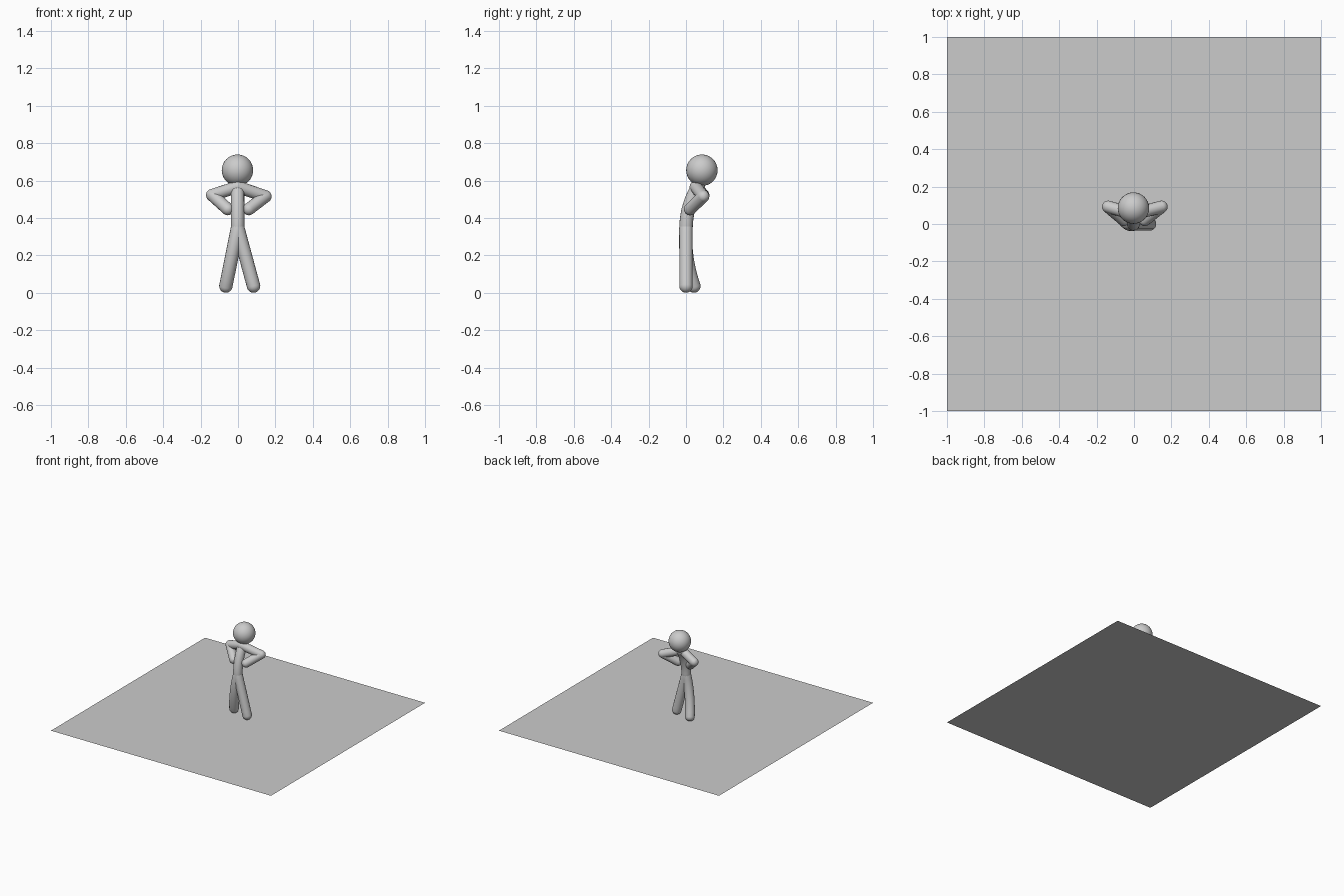
import bpy
from math import sin, cos, pi, radians
from mathutils import Vector

if "Cube" in bpy.data.objects:
    bpy.data.objects.remove(bpy.data.objects["Cube"])

R = 0.036  # limb radius


def finish(name):
    ob = bpy.context.object
    ob.name = name
    bpy.ops.object.shade_smooth_by_angle(angle=radians(50))
    return ob


def limb(name, a, b, mid=None, r=R, steps=10):
    """Round-ended tube from a to b, optionally bowed through mid."""
    a, b = Vector(a), Vector(b)
    m = Vector(mid) if mid else (a + b) / 2
    c = 2 * m - (a + b) / 2
    path = [a * (1 - t) ** 2 + c * 2 * t * (1 - t) + b * t * t
            for t in (i / steps for i in range(steps + 1))]
    d0 = (path[0] - path[1]).normalized()
    d1 = (path[-1] - path[-2]).normalized()
    caps = [i / 7 * pi / 2 for i in range(7, 0, -1)]
    pts = [(a + d0 * r * sin(t), max(cos(t), 0.002)) for t in caps]
    pts += [(p, 1.0) for p in path]
    pts += [(b + d1 * r * sin(t), max(cos(t), 0.002)) for t in reversed(caps)]

    cu = bpy.data.curves.new(name, 'CURVE')
    cu.dimensions = '3D'
    cu.bevel_depth = r
    cu.bevel_resolution = 6
    cu.use_fill_caps = True
    sp = cu.splines.new('POLY')
    sp.points.add(len(pts) - 1)
    for q, (p, rad) in zip(sp.points, pts):
        q.co = (*p, 1)
        q.radius = rad
    ob = bpy.data.objects.new(name, cu)
    bpy.context.collection.objects.link(ob)
    bpy.ops.object.select_all(action='DESELECT')
    ob.select_set(True)
    bpy.context.view_layer.objects.active = ob
    bpy.ops.object.convert(target='MESH')
    return finish(name)


# Flat square base
bpy.ops.mesh.primitive_plane_add(size=2, location=(0, 0, 0))
bpy.context.object.name = "base_sheet"

# Head
bpy.ops.mesh.primitive_uv_sphere_add(segments=32, ring_count=16, radius=0.084,
                                     location=(-0.003, 0.085, 0.655))
finish("head")

# Torso, bending backwards toward the head
hip = (-0.002, 0, 0.35)
limb("torso", hip, (-0.002, 0.066, 0.57), mid=(-0.002, 0.018, 0.465))

# Legs: one straight, one bowed
limb("right_leg", hip, (0.083, 0, R))
limb("left_leg", hip, (-0.065, 0.042, R), mid=(-0.033, 0.004, 0.195))

# Arms with hands on the hips
shoulder = (-0.002, 0.052, 0.566)
for side, elbow, hand in (("left", (-0.138, 0.092, 0.522), (-0.055, 0.022, 0.447)),
                          ("right", (0.147, 0.092, 0.515), (0.058, 0.022, 0.447))):
    limb(side + "_upper_arm", shoulder, elbow, r=0.033)
    limb(side + "_forearm", elbow, hand, r=0.033)
